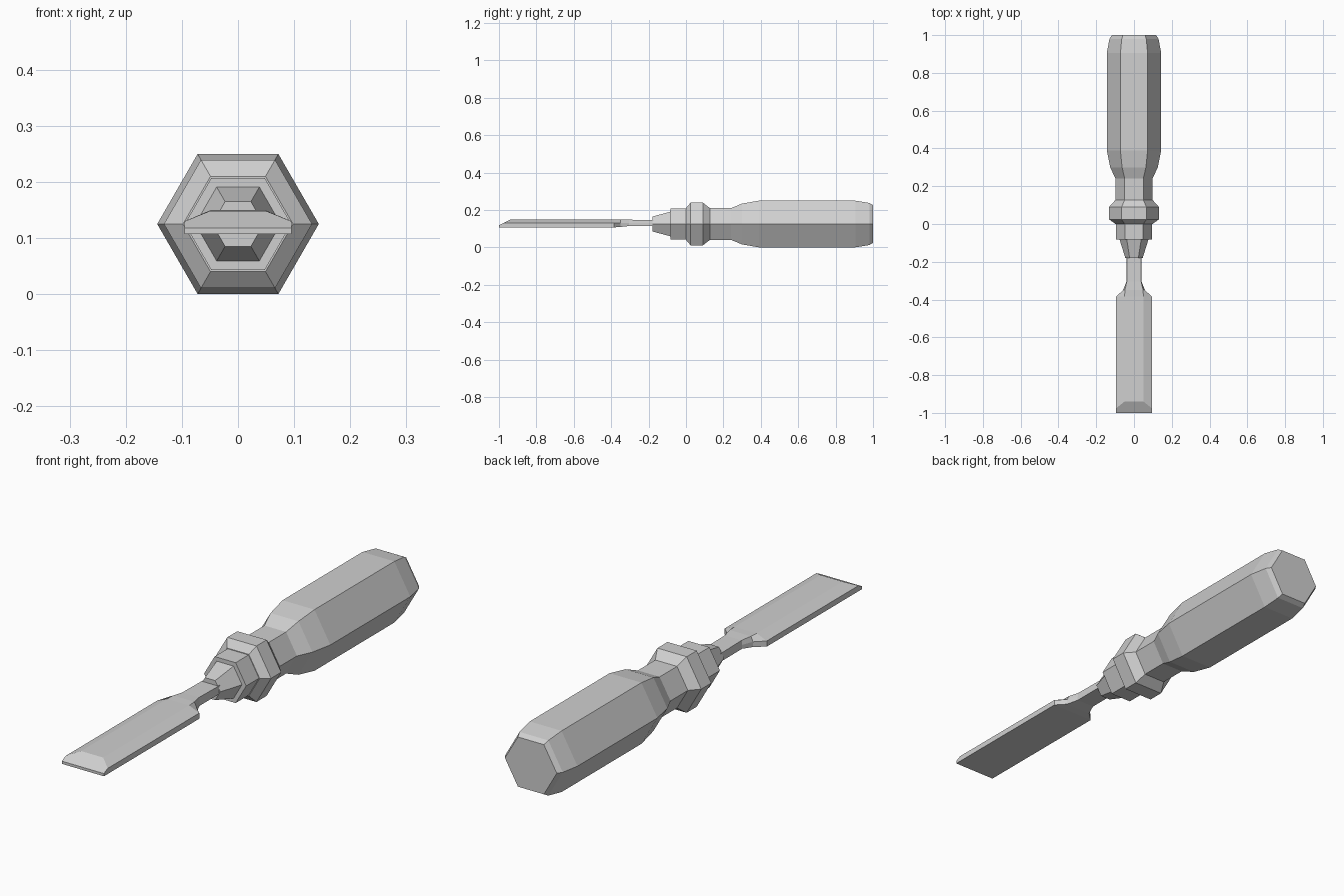
import bpy, bmesh
from math import cos, sin, pi
from mathutils import Vector

cube = bpy.data.objects.get("Cube")
if cube:
    bpy.data.objects.remove(cube, do_unlink=True)

AXIS_Z = 0.125

grey = bpy.data.materials.new("light_grey")
grey.use_nodes = True
colour = (0.63, 0.63, 0.63, 1)
grey.diffuse_color = colour
grey.node_tree.nodes["Principled BSDF"].inputs["Base Color"].default_value = colour


def loft(name, rings, trim=None):
    """Skin a closed solid through equal-length rings; optionally trim by a plane."""
    bm = bmesh.new()
    loops = [[bm.verts.new(p) for p in ring] for ring in rings]
    n = len(loops[0])
    for a, b in zip(loops, loops[1:]):
        for i in range(n):
            j = (i + 1) % n
            bm.faces.new((a[i], a[j], b[j], b[i]))
    bm.faces.new(loops[0])
    bm.faces.new(loops[-1])
    if trim:
        co, no = trim
        cut = bmesh.ops.bisect_plane(bm, geom=bm.verts[:] + bm.edges[:] + bm.faces[:],
                                     plane_co=co, plane_no=no, clear_outer=True)
        edges = [e for e in cut["geom_cut"] if isinstance(e, bmesh.types.BMEdge)]
        bmesh.ops.holes_fill(bm, edges=edges)
    bmesh.ops.recalc_face_normals(bm, faces=bm.faces)
    mesh = bpy.data.meshes.new(name)
    bm.to_mesh(mesh)
    bm.free()
    mesh.materials.append(grey)
    obj = bpy.data.objects.new(name, mesh)
    bpy.context.collection.objects.link(obj)
    return obj


def hex_part(name, profile):
    """Six-sided turned part along y from (y, radius) pairs."""
    return loft(name, [[(r * cos(k * pi / 3), y, AXIS_Z + r * sin(k * pi / 3))
                        for k in range(6)] for y, r in profile])


# Handle with collar, neck, shoulder, grip and chamfered butt
hex_part("handle", [(0, 0.098), (0.025, 0.132), (0.09, 0.132), (0.128, 0.098),
                    (0.24, 0.098), (0.30, 0.126), (0.39, 0.144), (0.905, 0.144),
                    (0.98, 0.13), (1, 0.117)])

# Stepped metal ferrule and tapered socket
hex_part("ferrule", [(-0.083, 0.095), (0.01, 0.095)])
hex_part("blade_socket", [(-0.18, 0.046), (-0.08, 0.077)])


def blade_section(y, half, bottom, side, top_half, top):
    return [(-half, y, bottom), (half, y, bottom), (half, y, side),
            (top_half, y, top), (-top_half, y, top), (-half, y, side)]


# Shank flaring into a flat blade with bevelled sides and a bevelled cutting tip
loft("blade",
     [blade_section(*s) for s in (
         (-0.17, 0.04, 0.114, 0.130, 0.038, 0.146),
         (-0.305, 0.04, 0.114, 0.130, 0.038, 0.148),
         (-0.35, 0.058, 0.109, 0.130, 0.048, 0.150),
         (-0.385, 0.095, 0.107, 0.130, 0.05, 0.149),
         (-1, 0.095, 0.107, 0.130, 0.05, 0.148))],
     trim=(Vector((0, -1, 0.118)), Vector((0, -0.03, 0.06))))
